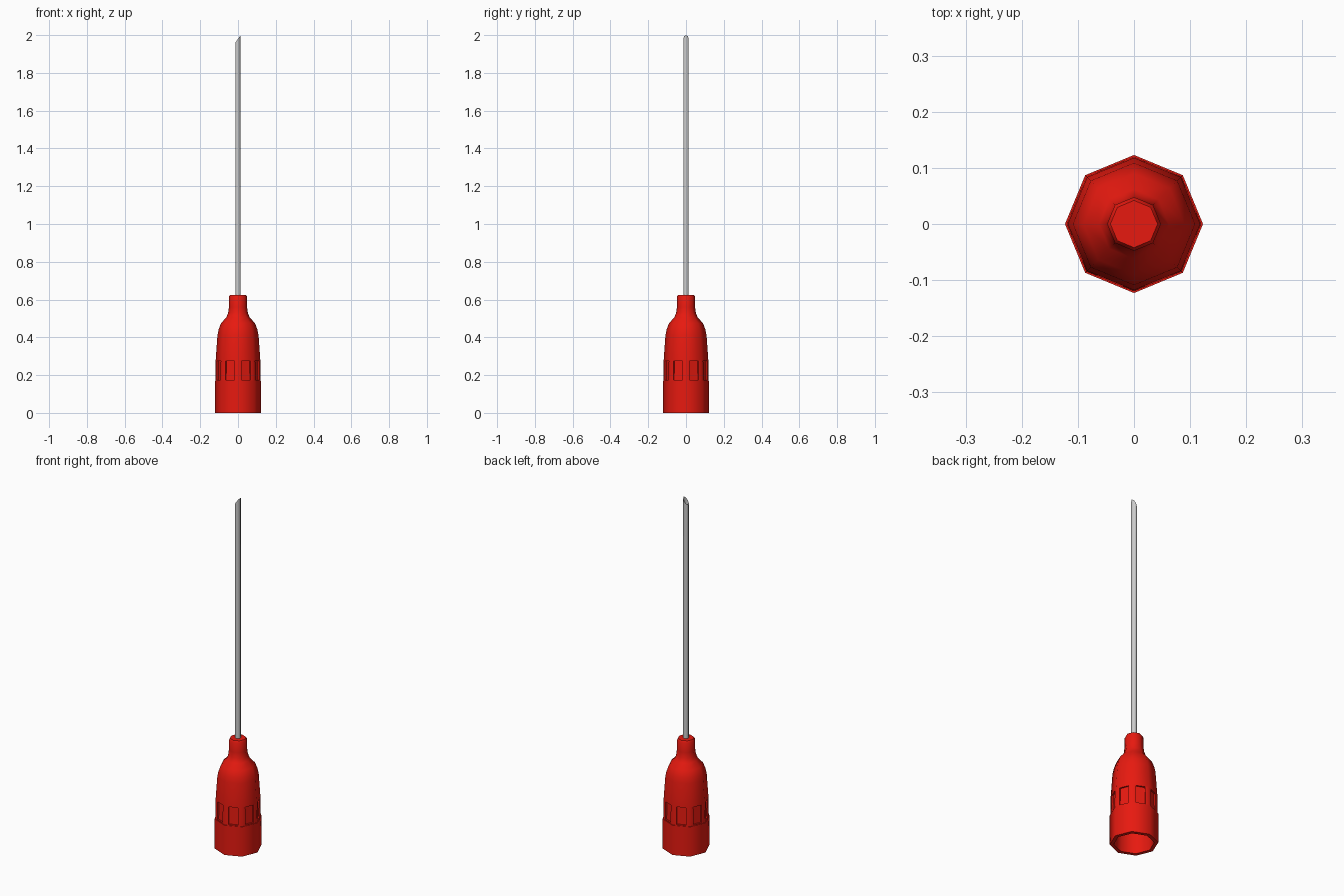
import bpy, bmesh, math
from mathutils import Vector

if "Cube" in bpy.data.objects:
    bpy.data.objects.remove(bpy.data.objects["Cube"])

SIDES = 8


def ring(bm, r, z, n):
    return [bm.verts.new((r * math.cos(2 * math.pi * i / n),
                          r * math.sin(2 * math.pi * i / n),
                          z(r * math.cos(2 * math.pi * i / n)) if callable(z) else z))
            for i in range(n)]


def lathe(bm, profile, n):
    """Join rings of (radius, z); returns one list of faces per band."""
    rings = [ring(bm, r, z, n) for r, z in profile]
    return [[bm.faces.new((a[i], a[(i + 1) % n], b[(i + 1) % n], b[i])) for i in range(n)]
            for a, b in zip(rings, rings[1:])], rings


def finish(bm, name, angle):
    me = bpy.data.meshes.new(name)
    bm.to_mesh(me)
    bm.free()
    ob = bpy.data.objects.new(name, me)
    bpy.context.collection.objects.link(ob)
    bpy.ops.object.select_all(action='DESELECT')
    ob.select_set(True)
    bpy.context.view_layer.objects.active = ob
    bpy.ops.object.shade_smooth_by_angle(angle=math.radians(angle))
    return ob


# hub: hollow eight-sided body, from the inner ceiling around the rim to the neck
profile = [(0.04, 0.50), (0.075, 0.46), (0.092, 0.40), (0.103, 0.0),
           (0.123, 0.0), (0.123, 0.17), (0.120, 0.17), (0.118, 0.28),
           (0.109, 0.41), (0.103, 0.44), (0.09, 0.475), (0.062, 0.505),
           (0.052, 0.53), (0.048, 0.56), (0.048, 0.615), (0.042, 0.625)]
bm = bmesh.new()
bands, rings = lathe(bm, profile, SIDES)
bm.faces.new(list(reversed(rings[0])))
bm.faces.new(rings[-1])

# recessed window in each side of the hub
for f in bands[6]:
    c, n = f.calc_center_median(), f.normal
    f.normal_update()
    n = f.normal.copy()
    t = Vector((0, 0, 1)).cross(n).normalized()
    up = n.cross(t)
    bmesh.ops.inset_region(bm, faces=[f], thickness=0.005)
    for v, (s, h) in zip(f.verts, [((v.co - c).dot(t), (v.co - c).dot(up)) for v in f.verts]):
        v.co = c + t * math.copysign(0.025, s) + up * math.copysign(0.05, h)
    inner = bmesh.ops.extrude_discrete_faces(bm, faces=[f])['faces'][0]
    bmesh.ops.translate(bm, verts=inner.verts, vec=-n * 0.008)

hub = finish(bm, "needle_hub", 50)
red = bpy.data.materials.new("red_plastic")
red.diffuse_color = (0.8, 0.01, 0.005, 1)
red.use_nodes = True
red.node_tree.nodes["Principled BSDF"].inputs["Base Color"].default_value = red.diffuse_color
hub.data.materials.append(red)

# needle: thin open tube with a slanted tip
R = 0.0145
bm = bmesh.new()
lathe(bm, [(R, 0.60), (R, lambda x: 1.98 + 0.02 * x / R)], 8)
finish(bm, "needle_tube", 50)
